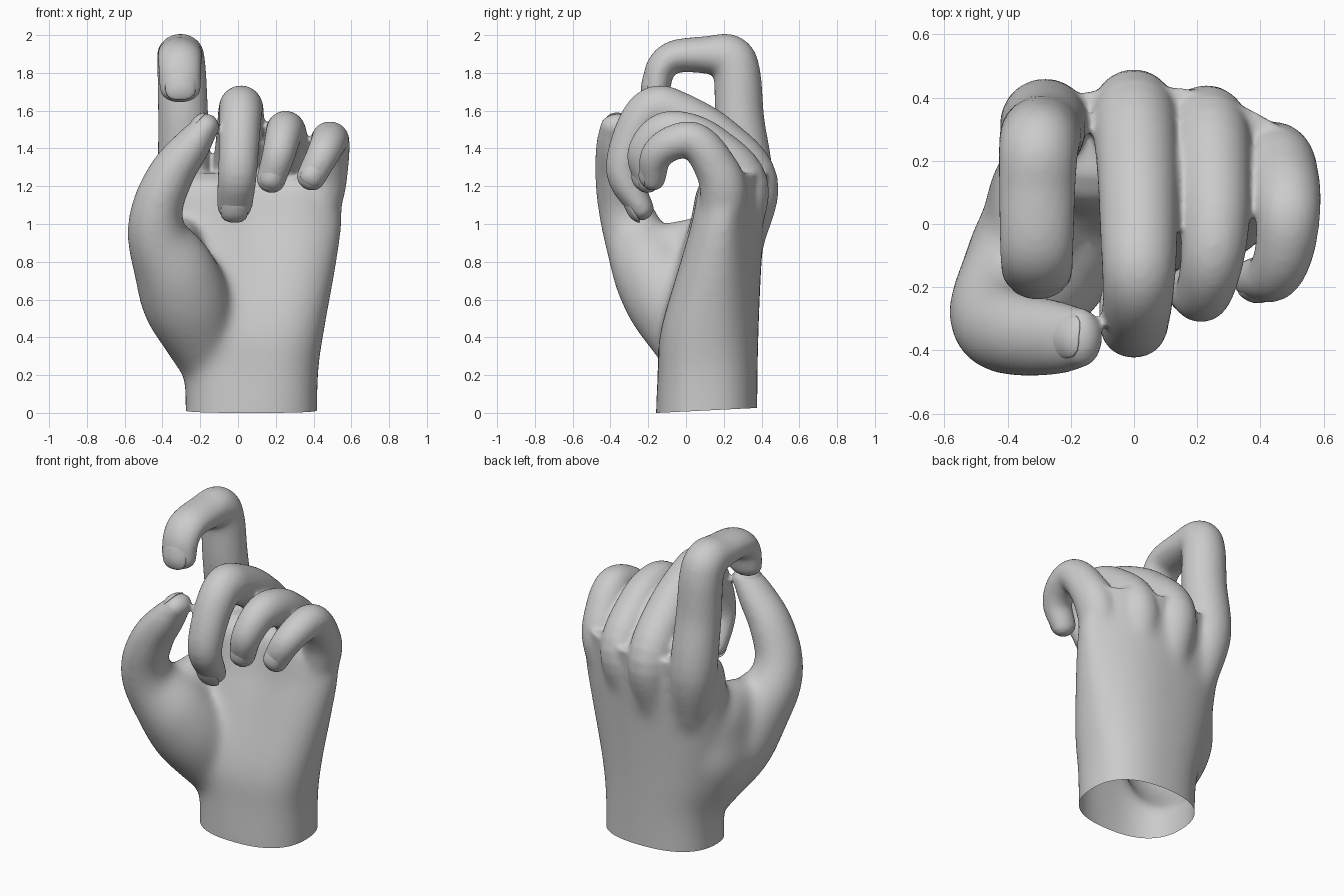
import bpy, bmesh, math
from mathutils import Vector

if "Cube" in bpy.data.objects:
    bpy.data.objects.remove(bpy.data.objects["Cube"])

SEG = 28
X, Y = Vector((1, 0, 0)), Vector((0, 1, 0))


def skin(bm, rings):
    """Bridge closed rings of points into a capped tube."""
    loops = [[bm.verts.new(p) for p in ring] for ring in rings]
    for a, b in zip(loops, loops[1:]):
        n = len(a)
        for i in range(n):
            bm.faces.new((a[i], a[(i + 1) % n], b[(i + 1) % n], b[i]))
    bm.faces.new(list(reversed(loops[0])))
    bm.faces.new(loops[-1])


def spline(pts, steps=6):
    """Catmull-Rom resampling of points of any dimension."""
    p = [Vector(q) for q in pts]
    p = [p[0] * 2 - p[1]] + p + [p[-1] * 2 - p[-2]]
    out = []
    for i in range(1, len(p) - 2):
        a, b, c, d = p[i - 1:i + 3]
        for k in range(steps):
            t = k / steps
            out.append((b * 2 + (c - a) * t + (a * 2 - b * 5 + c * 4 - d) * t * t
                        + (b * 3 - a - c * 3 + d) * t ** 3) * 0.5)
    out.append(p[-2].copy())
    return out


def oval(c, u, v, n=SEG, power=1.0):
    """Closed (super)ellipse around c with half axes u and v."""
    ring = []
    for i in range(n):
        a = 2 * math.pi * i / n
        ca, sa = math.cos(a), math.sin(a)
        ring.append(c + u * math.copysign(abs(ca) ** power, ca)
                    + v * math.copysign(abs(sa) ** power, sa))
    return ring


def digit(bm, pts, side_ref):
    """Sweep an oval along (x, y, z, half width, half depth) and round the tip."""
    s = spline(pts)
    pos = [Vector(q[:3]) for q in s]
    rings = []
    for i, c in enumerate(pos):
        t = (pos[min(i + 1, len(pos) - 1)] - pos[max(i - 1, 0)]).normalized()
        side = (side_ref - t * side_ref.dot(t)).normalized()
        n = t.cross(side)
        w, h = s[i][3], s[i][4]
        rings.append(oval(c, side * w, n * h))
    for k in range(1, 6):
        a = k / 5 * math.pi * 0.48
        rings.append(oval(c + t * (h * math.sin(a)), side * w * math.cos(a), n * h * math.cos(a)))
    skin(bm, rings)
    return c, t, w, h


def finger(bm, xs, widths, path):
    """Finger curling in depth; xs = sideways position at knuckle, middle and tip."""
    x0, x1, x2 = xs
    pts = []
    for i, (y, z, r) in enumerate(path):
        t = i / (len(path) - 1)
        x = x0 + t * (4 * x1 - 3 * x0 - x2) + t * t * (2 * x0 + 2 * x2 - 4 * x1)
        pts.append((x, y, z, widths[0] + (widths[1] - widths[0]) * t, r))
    y, z, r = path[0]
    root = (x0 * 0.83, y - 0.05, z - 0.34, r * 0.8, r * 0.8)   # hand bone behind the knuckle
    return digit(bm, [root] + pts, X)


def finish(name, bm):
    bmesh.ops.recalc_face_normals(bm, faces=bm.faces)
    me = bpy.data.meshes.new(name)
    bm.to_mesh(me)
    bm.free()
    me.shade_smooth()
    ob = bpy.data.objects.new(name, me)
    bpy.context.collection.objects.link(ob)
    return ob


def nail(name, tip, normal):
    """Thin curved plate set on the outer side of a fingertip."""
    c, t, w, h = tip
    n = (normal - t * normal.dot(t)).normalized()
    side = t.cross(n)
    bm = bmesh.new()
    bmesh.ops.create_uvsphere(bm, u_segments=20, v_segments=12, radius=1)
    for v in bm.verts:
        x, y, z = v.co
        k = (abs(x) ** 3 + abs(y) ** 3 + 1e-9) ** (1 / 3)
        r = math.hypot(x, y)
        x, y = x * r / k, y * r / k      # squarer outline
        droop = 0.25 * max(0, y) ** 2
        v.co = (c + t * (y * w * 0.75 - 0.015) + side * (x * w * 0.74)
                + n * (h * (0.93 - 0.28 * x * x - droop) + z * 0.014))
    finish(name, bm)


bm = bmesh.new()

# Wrist and palm: height, left, right, front; the back follows a gentle rule
palm = [(-.2, -.28, .42, -.16), (.2, -.285, .425, -.16), (.45, -.345, .46, -.155),
        (.8, -.4, .525, -.06), (1, -.405, .55, 0), (1.2, -.39, .54, .045), (1.27, -.33, .5, .13)]
rings = []
for z, x0, x1, front in spline(palm):
    up = max(0, z)
    back = 0.378 + 0.035 * up * up
    mid = (front + back) / 2
    ring = oval(Vector(((x0 + x1) / 2, mid, z)),
                X * (x1 - x0) / 2, Y * (back - front) / 2, 48, 0.82)
    for p in ring:                        # back slopes down to the little finger
        if p.y > mid:
            p.y -= 0.1 * up * max(0, (p.x - .1) / .42) ** 2 * (p.y - mid) / (back - mid)
        else:                             # hollow of the palm
            p.y += 0.05 * up * math.exp(-((p.x - .1) / .17) ** 2)
    rings.append(ring)
skin(bm, rings)

# Fingers: depth, height and half thickness from knuckle to tip
tips = {}
tips["index"] = finger(bm, (-.28, -.305, -.305), (.137, .11), [
    (.325, 1.2, .135), (.285, 1.55, .13), (.27, 1.79, .125), (.225, 1.878, .127), (.11, 1.895, .1),
    (-.06, 1.885, .087), (-.135, 1.82, .08), (-.158, 1.715, .073)])
tips["middle"] = finger(bm, (0, .015, -.02), (.134, .097), [
    (.35, 1.22, .138), (.17, 1.45, .125), (-.05, 1.585, .12), (-.17, 1.605, .122),
    (-.27, 1.49, .108), (-.33, 1.27, .092), (-.235, 1.08, .068)])
tips["ring"] = finger(bm, (.235, .25, .175), (.127, .078), [
    (.305, 1.2, .133), (.13, 1.41, .118), (-.03, 1.485, .112), (-.14, 1.475, .102),
    (-.22, 1.37, .092), (-.205, 1.235, .072)])
tips["little"] = finger(bm, (.44, .485, .385), (.12, .077), [
    (.2, 1.15, .125), (.14, 1.33, .11), (.04, 1.44, .1), (-.08, 1.425, .092),
    (-.16, 1.355, .084), (-.175, 1.245, .068)])
for name, tip in tips.items():
    nail(name + "_nail", tip, tip[1].cross(X))

# Thumb with its fleshy base
thumb = [(-.15, .05, .28, .16), (-.26, -.06, .55, .235), (-.335, -.17, .75, .225),
         (-.425, -.27, .93, .17), (-.425, -.325, 1.09, .142), (-.35, -.35, 1.27, .131),
         (-.245, -.36, 1.415, .116), (-.17, -.36, 1.515, .095)]
thumb = [(x, y, z, r, r * (0.98 - 0.24 * (i / 7) ** 4)) for i, (x, y, z, r) in enumerate(thumb)]
nail("thumb_nail", digit(bm, thumb, Y), Vector((-.7, .1, .6)))

# Web of skin between thumb and index finger, and the muscle filling in below it
digit(bm, [(-.36, -.24, .84, .12, .14), (-.28, .14, .92, .12, .13)], X)
digit(bm, [(-.18, .1, .2, .1, .14), (-.29, .03, .52, .17, .25), (-.31, .04, .78, .15, .24)], X)

# Fuse everything into one skin
hand = finish("hand", bm)
m = hand.modifiers.new("fuse", 'REMESH')
m.mode = 'VOXEL'
m.voxel_size = 0.013
m = hand.modifiers.new("soften", 'SMOOTH')
m.factor = 0.5
m.iterations = 9
bpy.context.view_layer.update()
me = bpy.data.meshes.new_from_object(hand.evaluated_get(bpy.context.evaluated_depsgraph_get()))
hand.modifiers.clear()

# Blend the palm more strongly than the fingers, fading out upwards
bm = bmesh.new()
bm.from_mesh(me)
for i in range(50):
    limit = 0.86 + 0.3 * (i / 49)
    bmesh.ops.smooth_vert(bm, verts=[v for v in bm.verts if v.co.z < limit], factor=0.5,
                          use_axis_x=True, use_axis_y=True, use_axis_z=True)

# Cut the wrist open along a slightly tilted plane
bmesh.ops.bisect_plane(bm, geom=bm.verts[:] + bm.edges[:] + bm.faces[:],
                       plane_co=(0, -.15, 0), plane_no=(0, -.05, 1), clear_inner=True)
bm.to_mesh(me)
bm.free()
me.shade_smooth()
hand.data = me
